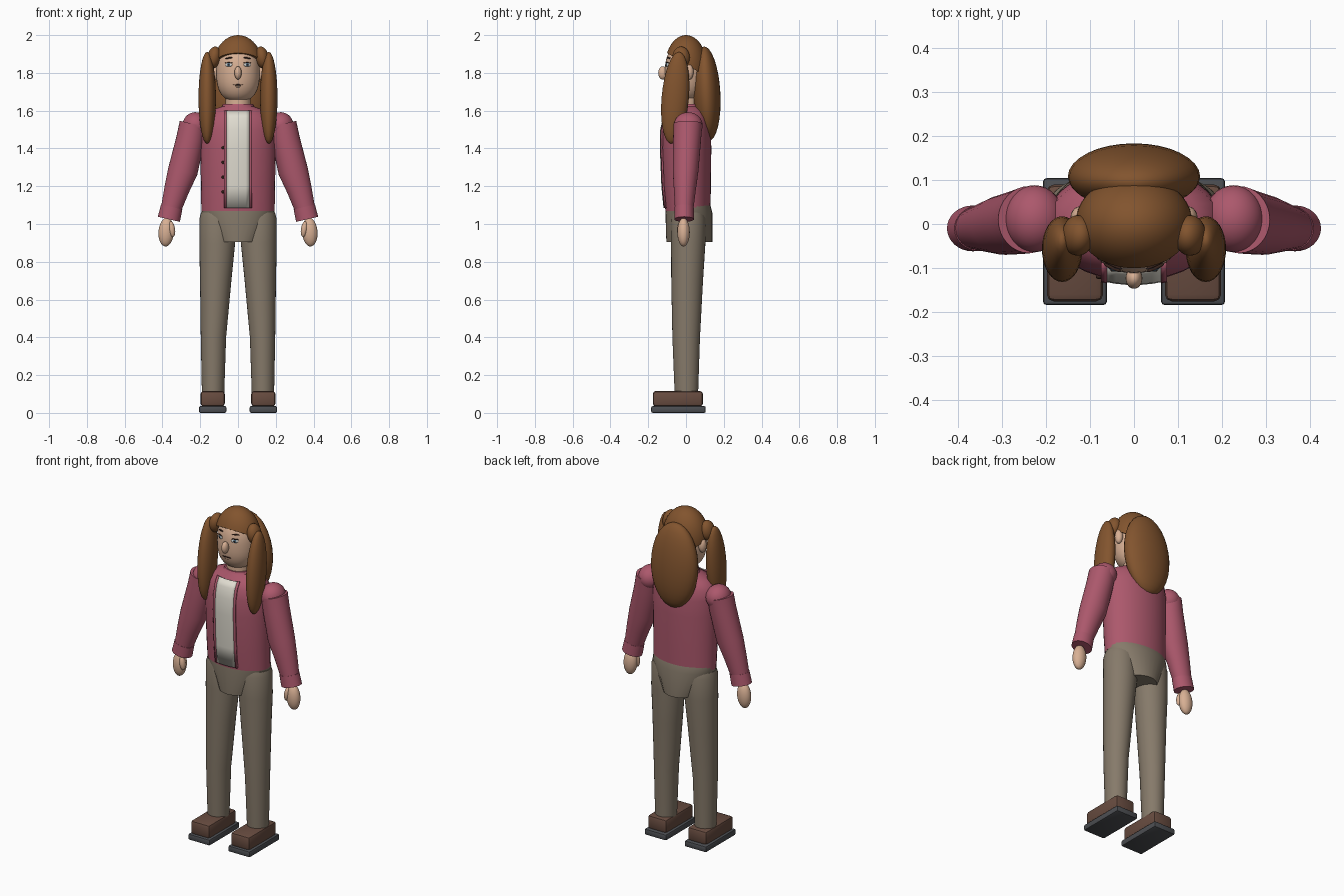
import bpy, bmesh, math
from mathutils import Vector, Matrix

if "Cube" in bpy.data.objects:
    bpy.data.objects.remove(bpy.data.objects["Cube"])


def material(name, *srgb):
    color = [((c / 255 + 0.055) / 1.055) ** 2.4 for c in srgb] + [1]
    m = bpy.data.materials.new(name)
    m.use_nodes = True
    m.diffuse_color = color
    m.node_tree.nodes["Principled BSDF"].inputs["Base Color"].default_value = color
    return m


JACKET = material("rose_jacket", 172, 88, 108)
PANTS = material("taupe_trousers", 134, 122, 106)
HAIR = material("brown_hair", 130, 84, 46)
SKIN = material("skin", 216, 176, 148)
SHOE = material("brown_leather", 104, 76, 64)
SOLE = material("grey_sole", 76, 78, 82)
SHIRT = material("cream_shirt", 224, 220, 208)
WHITE = material("eye_white", 215, 215, 210)
IRIS = material("blue_iris", 85, 120, 145)
DARK = material("dark_brown", 55, 35, 28)


def finish(name, bm, mat, angle=40):
    bmesh.ops.recalc_face_normals(bm, faces=bm.faces)
    mesh = bpy.data.meshes.new(name)
    bm.to_mesh(mesh)
    bm.free()
    mesh.materials.append(mat)
    mesh.shade_smooth()
    mesh.set_sharp_from_angle(angle=math.radians(angle))
    obj = bpy.data.objects.new(name, mesh)
    bpy.context.collection.objects.link(obj)
    return obj


def ellipsoid(name, mat, center, radii, tilt=(0, 0, 0), segs=32):
    """Sphere scaled to radii, with tilt in degrees about x, y, z."""
    bm = bmesh.new()
    bmesh.ops.create_uvsphere(bm, u_segments=segs, v_segments=segs // 2, radius=1)
    turn = Matrix.Identity(4)
    for axis, a in zip("XYZ", tilt):
        turn = Matrix.Rotation(math.radians(a), 4, axis) @ turn
    bm.transform(Matrix.Translation(center) @ turn @ Matrix.Diagonal((*radii, 1)))
    return finish(name, bm, mat)


def loft(name, mat, rings, tilt=0, segs=32):
    """Capped skin over elliptic rings (x, y, z, rx, ry), leaning in xz."""
    bm = bmesh.new()
    lean = Vector((math.cos(tilt), 0, math.sin(tilt)))
    loops = []
    for x, y, z, rx, ry in rings:
        loop = []
        for i in range(segs):
            a = math.tau * i / segs
            side = lean * rx * math.cos(a)
            loop.append(bm.verts.new(Vector((x, y + ry * math.sin(a), z)) + side))
        loops.append(loop)
    for low, high in zip(loops, loops[1:]):
        for i in range(segs):
            j = (i + 1) % segs
            bm.faces.new((low[i], low[j], high[j], high[i]))
    bm.faces.new(loops[0])
    bm.faces.new(loops[-1])
    return finish(name, bm, mat)


def block(name, mat, center, size, bevel):
    bm = bmesh.new()
    bmesh.ops.create_cube(bm, size=1)
    bm.transform(Matrix.Translation(center) @ Matrix.Diagonal((*size, 1)))
    bmesh.ops.bevel(bm, geom=bm.edges[:], offset=bevel, segments=2,
                    profile=0.5, affect="EDGES")
    return finish(name, bm, mat, 30)


# Jacket body and trouser seat
TORSO = [(0, 0.01, 1.07, 0.194, 0.119), (0, 0.005, 1.2, 0.196, 0.127),
         (0, 0.002, 1.4, 0.2, 0.132), (0, 0.002, 1.5, 0.2, 0.13),
         (0, 0.004, 1.56, 0.192, 0.118), (0, 0.006, 1.6, 0.15, 0.1),
         (0, 0.01, 1.622, 0.085, 0.08), (0, 0.01, 1.636, 0.08, 0.074)]
loft("jacket_body", JACKET, TORSO)
loft("trouser_seat", PANTS, [(0, 0.018, 0.905, 0.11, 0.122),
                             (0, 0.015, 1.06, 0.194, 0.124),
                             (0, 0.012, 1.1, 0.192, 0.117)])


def torso_front(x, z):
    for low, high in zip(TORSO, TORSO[1:]):
        if low[2] <= z <= high[2]:
            t = (z - low[2]) / (high[2] - low[2])
            _, cy, _, rx, ry = [a + (b - a) * t for a, b in zip(low, high)]
            return cy - ry * math.sqrt(1 - (x / rx) ** 2)


def front_strip(name, mat, x0, x1, top, lift, columns):
    """Plate that follows the chest."""
    bm = bmesh.new()
    heights = [1.085] + [r[2] for r in TORSO if 1.085 < r[2] < top] + [top]
    rows = []
    for z in heights:
        xs = [x0 + (x1 - x0) * i / columns for i in range(columns + 1)]
        rows.append([bm.verts.new((x, torso_front(x, z) - lift, z)) for x in xs])
    for low, high in zip(rows, rows[1:]):
        for i in range(columns):
            bm.faces.new((low[i], low[i + 1], high[i + 1], high[i]))
    obj = finish(name, bm, mat, 20)
    thick = obj.modifiers.new("thickness", "SOLIDIFY")
    thick.thickness = 0.009
    thick.offset = 0


front_strip("shirt_front", SHIRT, -0.06, 0.06, 1.598, 0.004, 6)
for i in range(4):
    x, z = -0.079, 1.17 + 0.078 * i
    ellipsoid(f"jacket_button_{i + 1}", DARK, (x, torso_front(x, z), z),
              (0.008, 0.006, 0.008), segs=12)

# Neck and head, with a squarish jaw
HEAD = Vector((0, -0.004, 1.8))
POWER = 2.5


def head_scale(z):
    return (1 - abs((z - HEAD.z) / 0.153) ** POWER) ** (1 / POWER)


def head_ring(i):
    z = HEAD.z - 0.1525 * math.cos(math.pi * i / 20)
    return 0, HEAD.y, z, 0.115 * head_scale(z), 0.108 * head_scale(z)


loft("neck", SKIN, [(0, 0.005, 1.58, 0.066, 0.062), (0, 0.005, 1.7, 0.066, 0.062)])
loft("head", SKIN, [head_ring(i) for i in range(21)])
ellipsoid("nose", SKIN, (0, -0.123, 1.8), (0.019, 0.024, 0.035), segs=24)


def face_plate(name, mat, x, z, width, height, lift=0, roll=0):
    """Thin oval resting on the face."""
    s = head_scale(z)
    y = HEAD.y - 0.108 * math.sqrt(s * s - (x / 0.115) ** 2)
    yaw = math.degrees(math.atan2(x / 0.115 ** 2, (HEAD.y - y) / 0.108 ** 2))
    ellipsoid(name, mat, (x, y - lift, z), (width / 2, 0.0045, height / 2),
              (0, roll, yaw), 20)


face_plate("mouth", DARK, 0, 1.737, 0.056, 0.006)
face_plate("lower_lip", SKIN, 0, 1.728, 0.03, 0.01)

# Hair cap with a sloping hairline, and the long back hair
bm = bmesh.new()
bmesh.ops.create_uvsphere(bm, u_segments=40, v_segments=24, radius=1)
bm.transform(Matrix.Translation((0, 0, 1.83)) @ Matrix.Diagonal((0.133, 0.112, 0.17, 1)))
bmesh.ops.bisect_plane(bm, geom=bm.verts[:] + bm.edges[:] + bm.faces[:],
                       plane_co=(0, -0.1, 1.905), plane_no=(0, 0.6, 1),
                       clear_inner=True)
bmesh.ops.holes_fill(bm, edges=[e for e in bm.edges if e.is_boundary])
finish("hair_cap", bm, HAIR)
ellipsoid("back_hair", HAIR, (0, 0.108, 1.69), (0.15, 0.074, 0.25), (3, 0, 0))

# Everything paired
LEG = [(0.132, 0.002, 0.1, 0.059, 0.062), (0.13, 0.001, 0.4, 0.067, 0.073),
       (0.118, 0.006, 0.7, 0.083, 0.084), (0.11, 0.012, 0.9, 0.095, 0.091),
       (0.108, 0.012, 1.03, 0.096, 0.092), (0.108, 0.012, 1.06, 0.088, 0.084)]
ARM = [(0.238, 0.01, 1.53, 0.072, 0.076), (0.252, 0.006, 1.45, 0.075, 0.074),
       (0.292, -0.002, 1.28, 0.079, 0.068), (0.325, -0.006, 1.18, 0.066, 0.058),
       (0.357, -0.01, 1.07, 0.053, 0.048)]
CUFF = [(0.351, -0.01, 1.09, 0.058, 0.051), (0.366, -0.01, 1.025, 0.06, 0.052)]


def mirrored(rings, s):
    return [(x * s, *rest) for x, *rest in rings]


for side, s in (("left", 1), ("right", -1)):
    # Legs and shoes
    loft(f"{side}_leg", PANTS, mirrored(LEG, s))
    block(f"{side}_sole", SOLE, (0.134 * s, -0.04, 0.018), (0.145, 0.288, 0.036), 0.008)
    block(f"{side}_shoe", SHOE, (0.134 * s, -0.043, 0.075), (0.128, 0.265, 0.082), 0.016)

    # Arms and hands
    lean = math.radians(13) * s
    loft(f"{side}_sleeve", JACKET, mirrored(ARM, s), lean)
    ellipsoid(f"{side}_shoulder", JACKET, (0.226 * s, 0.012, 1.522), (0.068, 0.076, 0.07))
    loft(f"{side}_cuff", JACKET, mirrored(CUFF, s), lean)
    ellipsoid(f"{side}_hand", SKIN, (0.38 * s, -0.013, 0.957), (0.041, 0.033, 0.076),
              (0, -4 * s, 0))
    ellipsoid(f"{side}_thumb", SKIN, (0.35 * s, -0.03, 0.972), (0.017, 0.018, 0.042),
              (0, 8 * s, 0), 20)

    # Jacket front edge
    front_strip(f"{side}_jacket_edge", JACKET, 0.061 * s, 0.074 * s, 1.6, 0.007, 1)

    # Face
    ellipsoid(f"{side}_ear", SKIN, (0.122 * s, 0.016, 1.805), (0.022, 0.024, 0.042), segs=20)
    face_plate(f"{side}_eye", WHITE, 0.049 * s, 1.843, 0.042, 0.02)
    face_plate(f"{side}_iris", IRIS, 0.049 * s, 1.843, 0.02, 0.02, 0.002)
    face_plate(f"{side}_pupil", DARK, 0.049 * s, 1.843, 0.01, 0.01, 0.004)
    face_plate(f"{side}_upper_lid", DARK, 0.049 * s, 1.854, 0.042, 0.005, 0.001)
    face_plate(f"{side}_eyebrow", DARK, 0.049 * s, 1.879, 0.048, 0.008, 0, 5 * s)

    # Pigtails
    ellipsoid(f"{side}_pigtail_knot", HAIR, (0.127 * s, -0.026, 1.882),
              (0.036, 0.046, 0.058), (0, -10 * s, 0))
    ellipsoid(f"{side}_pigtail", HAIR, (0.163 * s, -0.057, 1.668),
              (0.046, 0.072, 0.244), (-5, 0, 0))
